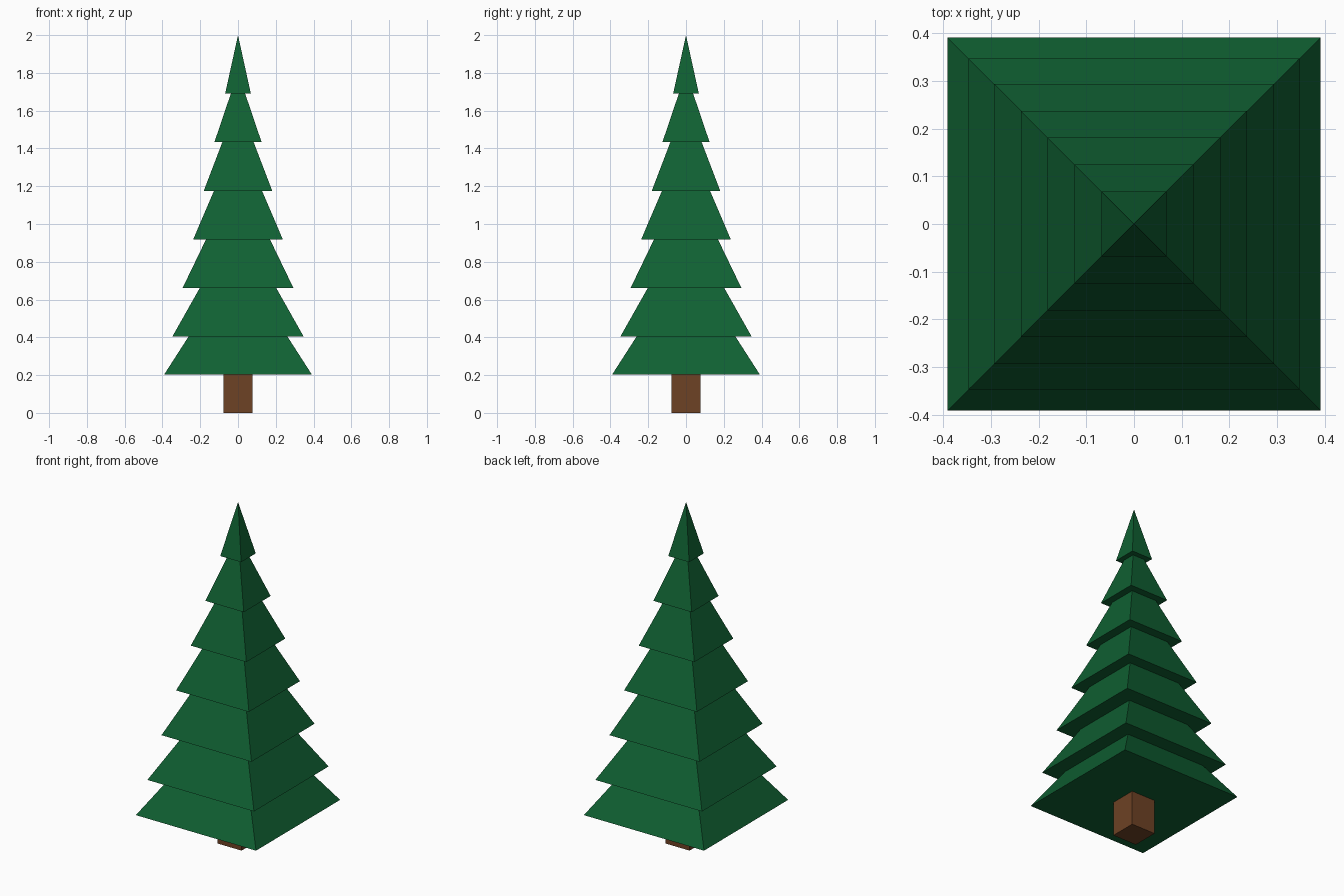
import bpy, bmesh

if "Cube" in bpy.data.objects:
    bpy.data.objects.remove(bpy.data.objects["Cube"])


def material(name, rgb):
    m = bpy.data.materials.new(name)
    m.diffuse_color = (*rgb, 1)
    m.use_nodes = True
    m.node_tree.nodes["Principled BSDF"].inputs["Base Color"].default_value = m.diffuse_color
    return m


green = material("pine_green", (0.005, 0.117, 0.032))
brown = material("bark_brown", (0.155, 0.054, 0.018))


def square_frustum(name, z0, r0, z1, r1, mat):
    """Square tapered block; r is half the side, r1 = 0 gives a point."""
    bm = bmesh.new()
    corners = [(-1, -1), (1, -1), (1, 1), (-1, 1)]
    low = [bm.verts.new((x * r0, y * r0, z0)) for x, y in corners]
    bm.faces.new(low[::-1])
    if r1 > 0:
        top = [bm.verts.new((x * r1, y * r1, z1)) for x, y in corners]
        bm.faces.new(top)
    else:
        tip = bm.verts.new((0, 0, z1))
    for i in range(4):
        j = (i + 1) % 4
        if r1 > 0:
            bm.faces.new((low[i], low[j], top[j], top[i]))
        else:
            bm.faces.new((low[i], low[j], tip))
    me = bpy.data.meshes.new(name)
    bm.to_mesh(me)
    bm.free()
    me.materials.append(mat)
    ob = bpy.data.objects.new(name, me)
    bpy.context.collection.objects.link(ob)
    return ob


# Trunk
square_frustum("trunk", 0, 0.078, 0.203, 0.078, brown)

# Foliage tiers: bottom height, bottom half width, half width at the next tier
tiers = [
    (0.203, 0.391, 0.261),
    (0.405, 0.347, 0.202),
    (0.662, 0.293, 0.169),
    (0.919, 0.237, 0.127),
    (1.176, 0.181, 0.083),
    (1.433, 0.125, 0.038),
    (1.690, 0.068, 0.0),
]
tops = [t[0] for t in tiers[1:]] + [2.0]
for i, ((z, wide, narrow), top) in enumerate(zip(tiers, tops), 1):
    square_frustum(f"foliage_tier_{i}", z, wide, top, narrow, green)
